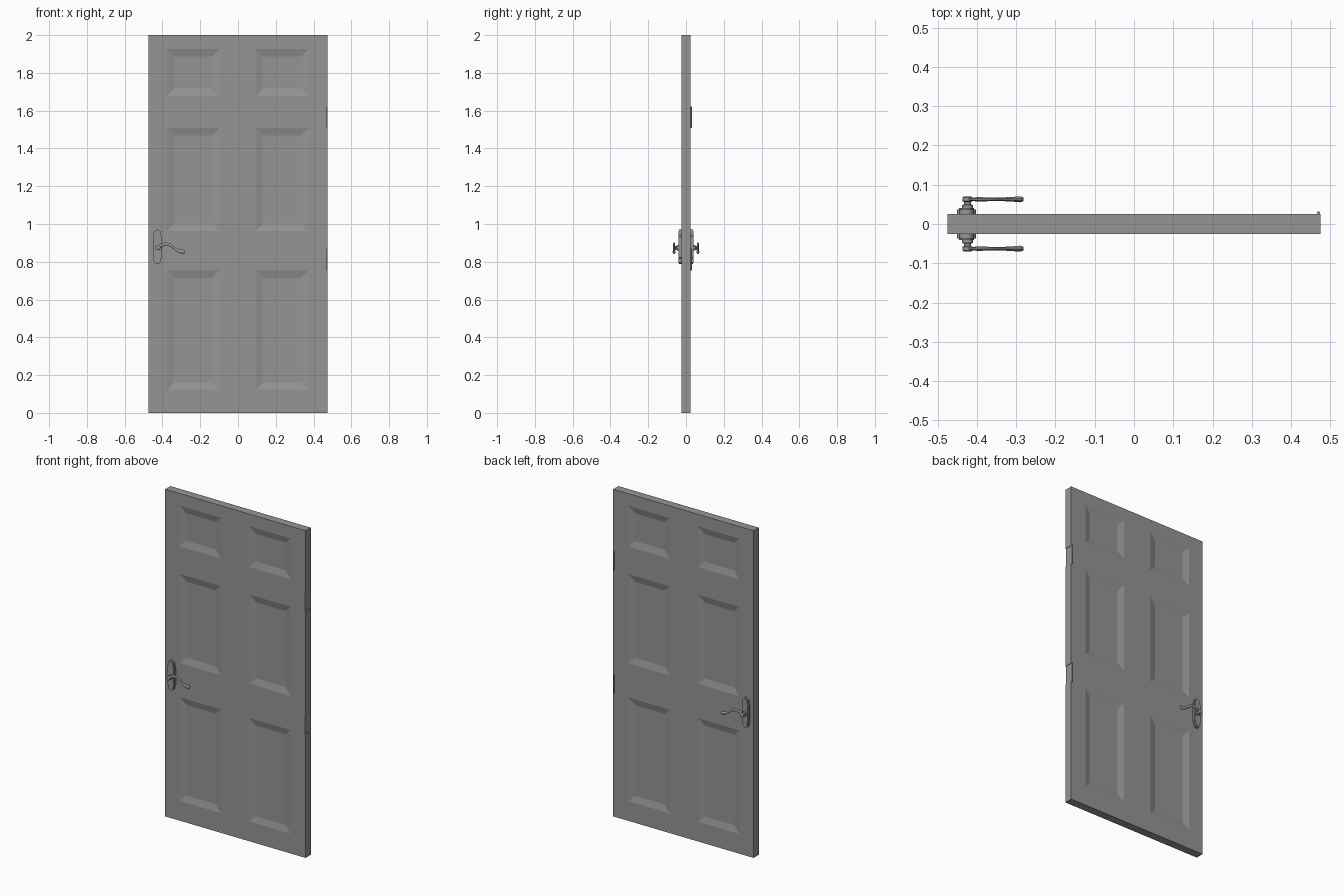
import bpy, bmesh, math
from mathutils import Vector

cube = bpy.data.objects.get("Cube")
if cube:
    bpy.data.objects.remove(cube, do_unlink=True)

grey = bpy.data.materials.new("neutral_grey")
grey.use_nodes = True
colour = (0.3, 0.3, 0.3, 1)
grey.diffuse_color = colour
grey.node_tree.nodes["Principled BSDF"].inputs["Base Color"].default_value = colour


def add_object(name, bm):
    bmesh.ops.recalc_face_normals(bm, faces=bm.faces)
    mesh = bpy.data.meshes.new(name)
    bm.to_mesh(mesh)
    bm.free()
    mesh.materials.append(grey)
    obj = bpy.data.objects.new(name, mesh)
    bpy.context.collection.objects.link(obj)
    return obj


def activate(obj):
    bpy.ops.object.select_all(action='DESELECT')
    obj.select_set(True)
    bpy.context.view_layer.objects.active = obj


def smooth(obj):
    activate(obj)
    bpy.ops.object.shade_smooth_by_angle(angle=math.radians(40))


def box(name, lo, hi):
    bm = bmesh.new()
    bmesh.ops.create_cube(bm, size=1)
    for v in bm.verts:
        v.co = Vector([l + (c + 0.5) * (h - l) for c, l, h in zip(v.co, lo, hi)])
    return add_object(name, bm)


def turned(name, x, z, rings):
    """Round part along y, from (y, radius) rings."""
    bm = bmesh.new()
    n = 20
    loops = [[bm.verts.new((x + r * math.cos(math.tau * i / n), y,
                            z + r * math.sin(math.tau * i / n)))
              for i in range(n)] for y, r in rings]
    for a, b in zip(loops, loops[1:]):
        for i in range(n):
            j = (i + 1) % n
            bm.faces.new((a[i], a[j], b[j], b[i]))
    bm.faces.new(loops[0])
    bm.faces.new(loops[-1])
    smooth(add_object(name, bm))


def plate(name, points, y0, y1):
    """Flat outline in x and z, extruded along y."""
    bm = bmesh.new()
    face = bm.faces.new([bm.verts.new((x, y0, z)) for x, z in points])
    out = bmesh.ops.extrude_face_region(bm, geom=[face])
    verts = [g for g in out["geom"] if isinstance(g, bmesh.types.BMVert)]
    bmesh.ops.translate(bm, verts=verts, vec=(0, y1 - y0, 0))
    return add_object(name, bm)


# Door slab with six recessed panels on each face
HALF = 0.025
xs = (-0.475, -0.378, -0.098, 0.093, 0.373, 0.475)
zs = (0, 0.12, 0.754, 0.963, 1.508, 1.677, 1.926, 2)
BEVEL, DEPTH = 0.04, 0.01
bm = bmesh.new()
for side in (-1, 1):
    for i, (x0, x1) in enumerate(zip(xs, xs[1:])):
        for k, (z0, z1) in enumerate(zip(zs, zs[1:])):
            def ring(inset, y):
                return [bm.verts.new((x, side * y, z)) for x, z in (
                    (x0 + inset, z0 + inset), (x1 - inset, z0 + inset),
                    (x1 - inset, z1 - inset), (x0 + inset, z1 - inset))]
            outer = ring(0, HALF)
            if i % 2 and k % 2:
                inner = ring(BEVEL, HALF - DEPTH)
                bm.faces.new(inner)
                for a in range(4):
                    b = (a + 1) % 4
                    bm.faces.new((outer[a], outer[b], inner[b], inner[a]))
            else:
                bm.faces.new(outer)
bmesh.ops.remove_doubles(bm, verts=bm.verts, dist=1e-5)
bmesh.ops.bridge_loops(bm, edges=[e for e in bm.edges if e.is_boundary])
door = add_object("door_slab", bm)

# Hinges: notch in the edge, thin leaf and knuckle
for name, z0 in (("lower", 0.755), ("upper", 1.508)):
    z1 = z0 + 0.115
    cutter = box(name + "_hinge_cutter", (0.471, -0.05, z0), (0.5, 0.05, z1))
    mod = door.modifiers.new(name + "_notch", 'BOOLEAN')
    mod.operation = 'DIFFERENCE'
    mod.solver = 'EXACT'
    mod.object = cutter
    activate(door)
    bpy.ops.object.modifier_apply(modifier=mod.name)
    bpy.data.objects.remove(cutter, do_unlink=True)
    box(name + "_hinge_leaf", (0.4705, -0.018, z0), (0.472, 0.029, z1))
    bm = bmesh.new()
    bmesh.ops.create_cone(bm, cap_ends=True, segments=16, radius1=0.004,
                          radius2=0.004, depth=z1 - z0)
    bmesh.ops.translate(bm, verts=bm.verts, vec=(0.47, 0.0285, (z0 + z1) / 2))
    smooth(add_object(name + "_hinge_knuckle", bm))

# Lever handles on both faces
HX, HZ = -0.427, 0.879


def backplate_outline(width, shoulder, arch):
    """Straight sides, small step, then a round arch at both ends."""
    step = width * 0.8
    top = [(width, shoulder), (step, shoulder + 0.006)]
    top += [(step * math.cos(math.pi * i / 12),
             arch - step + step * math.sin(math.pi * i / 12)) for i in range(13)]
    top += [(-step, shoulder + 0.006), (-width, shoulder)]
    return [(HX + x, HZ + z) for x, z in top + [(-x, -z) for x, z in top]]


for name, s in (("front", -1), ("back", 1)):
    plate(name + "_backplate", backplate_outline(0.024, 0.056, 0.091),
          s * (HALF - 0.002), s * 0.037)
    plate(name + "_backplate_raised", backplate_outline(0.019, 0.052, 0.085),
          s * 0.036, s * 0.041)
    turned(name + "_handle_neck", HX + 0.003, HZ - 0.005,
           [(s * y, r) for y, r in ((0.038, 0.014), (0.048, 0.014), (0.05, 0.009),
                                    (0.056, 0.009), (0.058, 0.013), (0.067, 0.013),
                                    (0.07, 0.009))])
    curve = bpy.data.curves.new(name + "_lever", 'CURVE')
    curve.dimensions = '3D'
    curve.bevel_depth = 0.01
    curve.bevel_resolution = 3
    curve.resolution_u = 6
    curve.use_fill_caps = True
    spline = curve.splines.new('BEZIER')
    path = ((-0.425, 0.874, 0.7), (-0.397, 0.891, 0.85), (-0.365, 0.891, 0.8),
            (-0.335, 0.872, 0.75), (-0.31, 0.857, 0.95), (-0.29, 0.853, 1.25),
            (-0.282, 0.852, 0.8))
    spline.bezier_points.add(len(path) - 1)
    for p, (x, z, r) in zip(spline.bezier_points, path):
        p.co = (x, 0, z)
        p.radius = r
        p.handle_left_type = p.handle_right_type = 'AUTO'
    lever = bpy.data.objects.new(name + "_lever", curve)
    bpy.context.collection.objects.link(lever)
    activate(lever)
    bpy.ops.object.convert(target='MESH')
    lever = bpy.context.object
    for v in lever.data.vertices:
        v.co.y = v.co.y * 0.62 + s * 0.063
    lever.data.materials.clear()
    lever.data.materials.append(grey)
    smooth(lever)
